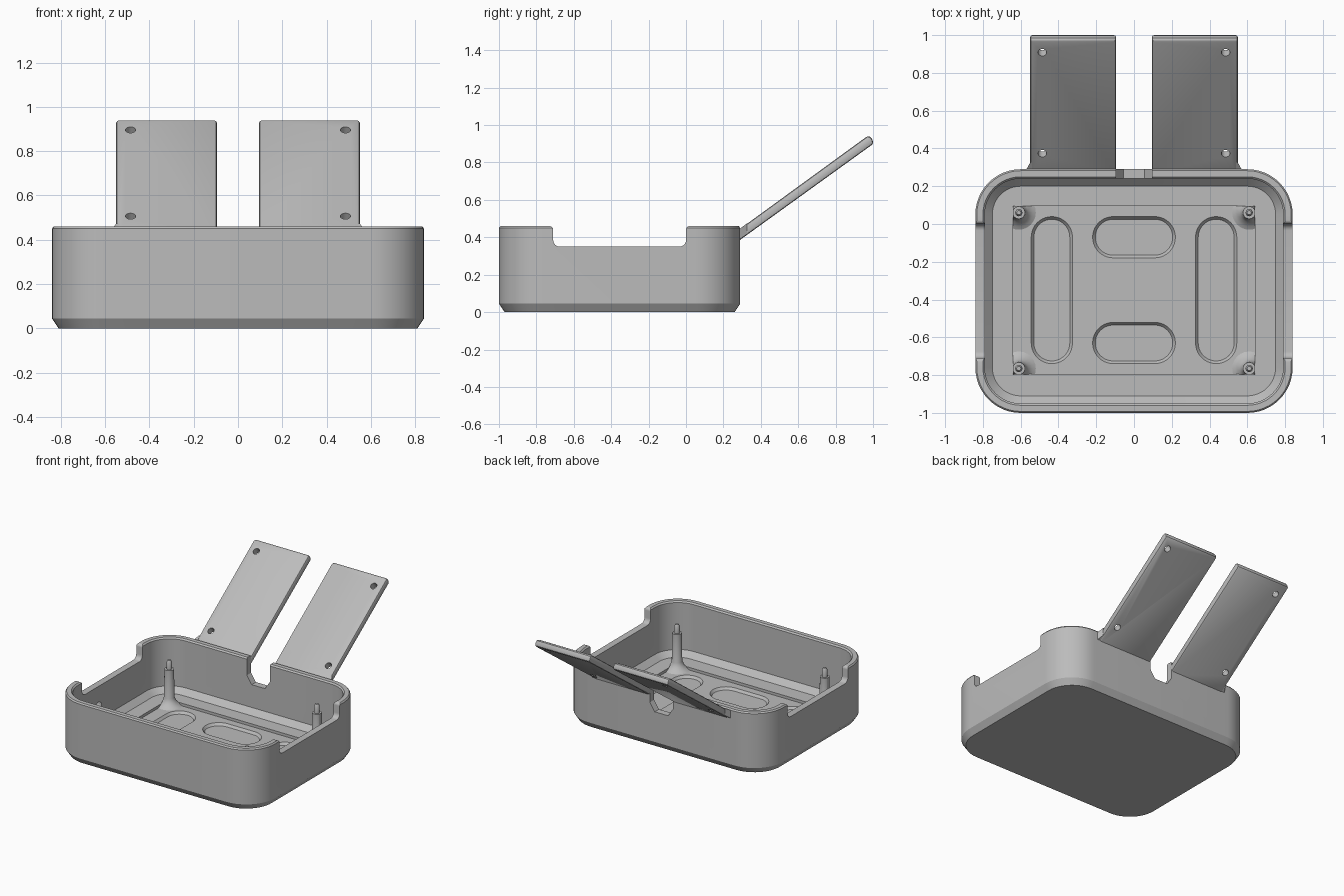
import bpy, bmesh, math
from mathutils import Vector, Matrix

if "Cube" in bpy.data.objects:
    bpy.data.objects.remove(bpy.data.objects["Cube"])

grey = bpy.data.materials.new("grey_plastic")
grey.diffuse_color = (0.5, 0.5, 0.5, 1)
grey.use_nodes = True
grey.node_tree.nodes["Principled BSDF"].inputs["Base Color"].default_value = grey.diffuse_color


def finish(name, bm):
    bmesh.ops.remove_doubles(bm, verts=bm.verts, dist=1e-5)
    bmesh.ops.recalc_face_normals(bm, faces=bm.faces)
    me = bpy.data.meshes.new(name)
    bm.to_mesh(me)
    bm.free()
    me.materials.append(grey)
    ob = bpy.data.objects.new(name, me)
    bpy.context.collection.objects.link(ob)
    return ob


def loft(name, cx, cy, rings, seg=10):
    """Stack rounded rectangles (half x, half y, radius, z) and cap both ends."""
    bm = bmesh.new()
    loops = []
    for hx, hy, r, z in rings:
        loop = []
        for q, (sx, sy) in enumerate([(1, 1), (-1, 1), (-1, -1), (1, -1)]):
            for i in range(seg + 1):
                a = math.pi / 2 * (q + i / seg)
                loop.append(bm.verts.new((cx + sx * (hx - r) + r * math.cos(a),
                                          cy + sy * (hy - r) + r * math.sin(a), z)))
        loops.append(loop)
    n = len(loops[0])
    for a, b in zip(loops, loops[1:]):
        for i in range(n):
            j = (i + 1) % n
            bm.faces.new((a[i], a[j], b[j], b[i]))
    bm.faces.new(loops[0])
    bm.faces.new(loops[-1])
    return finish(name, bm)


def prism(name, pts, axis, lo, hi):
    """Extrude a 2D profile along x (profile y,z) or y (profile x,z)."""
    def place(p, t):
        return (t, p[0], p[1]) if axis == "x" else (p[0], t, p[1])
    bm = bmesh.new()
    a = [bm.verts.new(place(p, lo)) for p in pts]
    b = [bm.verts.new(place(p, hi)) for p in pts]
    bm.faces.new(a)
    bm.faces.new(b)
    for i in range(len(pts)):
        j = (i + 1) % len(pts)
        bm.faces.new((a[i], a[j], b[j], b[i]))
    return finish(name, bm)


def arc(cx, cz, r, a0, a1, n=6):
    return [(cx + r * math.cos(math.radians(a0 + (a1 - a0) * i / n)),
             cz + r * math.sin(math.radians(a0 + (a1 - a0) * i / n))) for i in range(n + 1)]


def apply_modifiers(ob):
    bpy.context.view_layer.update()
    dg = bpy.context.evaluated_depsgraph_get()
    me = bpy.data.meshes.new_from_object(ob.evaluated_get(dg))
    ob.modifiers.clear()
    ob.data = me


def boolean(ob, cutter, op="DIFFERENCE"):
    m = ob.modifiers.new("cut", "BOOLEAN")
    m.operation, m.object, m.solver = op, cutter, "EXACT"
    apply_modifiers(ob)
    bpy.data.objects.remove(cutter)


def smooth(ob):
    bpy.ops.object.select_all(action="DESELECT")
    ob.select_set(True)
    bpy.context.view_layer.objects.active = ob
    bpy.ops.object.shade_smooth_by_angle(angle=math.radians(28))


# Open tray: outer skin up, over the rim, inside down to the floor
CY = -0.355
steps = [(.03, 0), (0, .045), (0, .45), (.008, .46), (.04, .46), (.05, .45), (.05, .10), (.09, .06)]
tray = loft("tray", 0, CY, [(.84 - d, .645 - d, .24 - d, z) for d, z in steps], 12)

# Side notches with rounded corners
notch = ([(-.73, .6), (-.73, .46)] + arc(-.73, .44, .02, 90, 0)
         + arc(-.675, .385, .035, 180, 270) + arc(-.035, .385, .035, 270, 360)
         + arc(.02, .44, .02, 180, 90) + [(.02, .6)])
boolean(tray, prism("notch_cutter", notch, "x", -1.2, 1.2))

# Cable slot in the back wall
slot = [(-.095, .6), (-.095, .33), (-.055, .27), (.055, .27), (.095, .33), (.095, .6)]
boolean(tray, prism("slot_cutter", slot, "y", .15, .4))

# Shallow rectangular recess in the floor
boolean(tray, loft("recess_cutter", 0, -.35,
                   [(.64, .445, .001, .04), (.64, .445, .001, .09)], 1))

# Rounded pockets with sloping sides
for cx, cy, hx, hy in [(-.435, -.35, .11, .39), (.435, -.35, .11, .39),
                       (0, -.07, .22, .11), (0, -.63, .22, .11)]:
    boolean(tray, loft("pocket_cutter", cx, cy,
                       [(hx - .015, hy - .015, .095, .022), (hx, hy, .11, .041),
                        (hx, hy, .11, .055)]))
smooth(tray)

# Four standoff posts with flared feet and a pin on top
for sx in (-1, 1):
    for sy, py in ((-1, -.765), (1, .06)):
        prof = [(.098, .036), (.075, .048), (.05, .07), (.036, .1), (.033, .31),
                (.019, .31), (.019, .36), (.011, .375)]
        post = loft("standoff_post", sx * .61, py, [(r, r, r, z) for r, z in prof], 6)
        boolean(post, loft("post_clip", 0, -.35,
                           [(.641, .446, .001, 0), (.641, .446, .001, .6)], 1), "INTERSECT")
        smooth(post)

# Two sloping wings on the back wall
T = math.tan(math.radians(35.9))
tip = [(.97, .941), (.985, .937), (.997, .922), (1.0, .905), (.995, .895)]
side = [(.26, .365), (.26, .424)] + tip
for sx in (-1, 1):
    lo, hi = sorted((sx * .095, sx * .55))
    wing = prism("wing", side, "x", lo, hi)
    bev = wing.modifiers.new("edge", "BEVEL")
    bev.width, bev.segments, bev.limit_method = .012, 2, "ANGLE"
    bev.angle_limit = math.radians(50)
    apply_modifiers(wing)
    # Screw holes square to the wing
    for y in (.385, .92):
        z = .424 + (y - .26) * .728 - .025
        bm = bmesh.new()
        bmesh.ops.create_cone(bm, cap_ends=True, segments=20, radius1=.023, radius2=.023, depth=.25,
                              matrix=Matrix.Translation((sx * .485, y, z))
                              @ Matrix.Rotation(math.radians(35.9), 4, "X"))
        boolean(wing, finish("hole_cutter", bm))
    smooth(wing)

    # Small flare where the outer wing edge meets the wall
    bm = bmesh.new()
    quad = [(.54, .28), (.575, .28), (.55, .325), (.54, .325)]
    top = [bm.verts.new((sx * x, y, .434 + (y - .26) * T - .008)) for x, y in quad]
    low = [bm.verts.new((sx * x, y, .365 + (y - .26) * T + .004)) for x, y in quad]
    bm.faces.new(top)
    bm.faces.new(low)
    for i in range(4):
        j = (i + 1) % 4
        bm.faces.new((top[i], top[j], low[j], low[i]))
    finish("wing_flare", bm)
